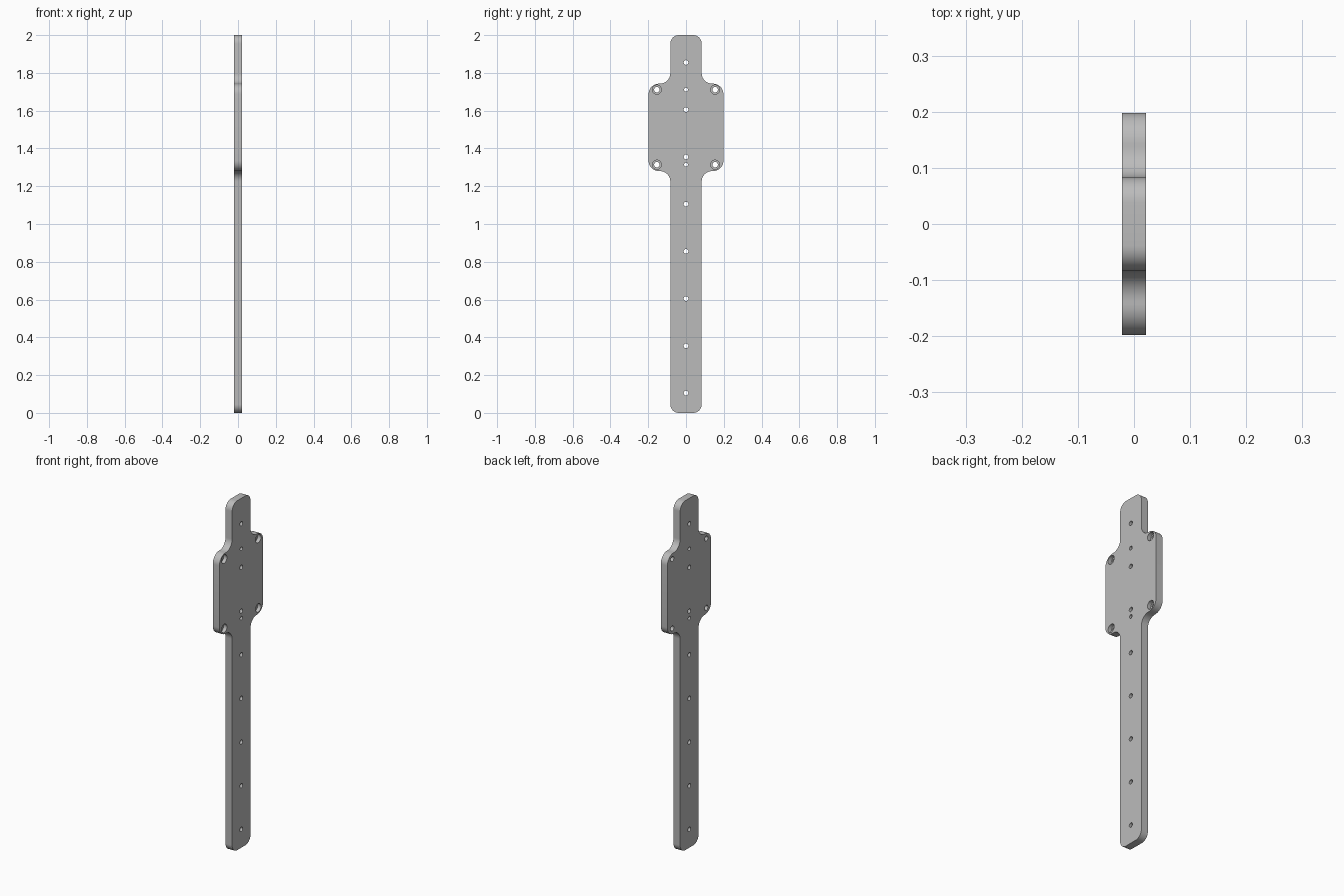
import bpy
import bmesh
from math import pi, cos, sin
from mathutils import Matrix, Vector

cube = bpy.data.objects.get("Cube")
if cube:
    bpy.data.objects.remove(cube, do_unlink=True)

HALF_T = 0.021          # half thickness
STRIP, PLATE = 0.083, 0.198   # half widths
Z_LOW, Z_HIGH = 1.28, 1.743   # plate bottom and top
ARC_STEPS = 10

grey = bpy.data.materials.new("light_grey")
grey.use_nodes = True
grey.diffuse_color = (0.5, 0.5, 0.5, 1)
grey.node_tree.nodes["Principled BSDF"].inputs["Base Color"].default_value = (0.5, 0.5, 0.5, 1)


def rounded(corners):
    """Round each (y, z, radius) corner of a right-angled outline."""
    points = []
    for i, (y, z, r) in enumerate(corners):
        here = Vector((y, z))
        before = (Vector(corners[i - 1][:2]) - here).normalized()
        after = (Vector(corners[(i + 1) % len(corners)][:2]) - here).normalized()
        centre = here + (before + after) * r
        for k in range(ARC_STEPS + 1):
            a = k / ARC_STEPS * pi / 2
            points.append(centre - after * r * cos(a) - before * r * sin(a))
    return points


def make_object(name, bm):
    mesh = bpy.data.meshes.new(name)
    bm.to_mesh(mesh)
    bm.free()
    obj = bpy.data.objects.new(name, mesh)
    bpy.context.collection.objects.link(obj)
    mesh.materials.append(grey)
    return obj


def add_drill(bm, y, z, radius, x0, x1, sides=24):
    place = Matrix.Translation(((x0 + x1) / 2, y, z)) @ Matrix.Rotation(pi / 2, 4, "Y")
    bmesh.ops.create_cone(bm, cap_ends=True, segments=sides, radius1=radius,
                          radius2=radius, depth=x1 - x0, matrix=place)


# Flat bracket: long strip with a wide mounting plate, mirrored outline
half = [(STRIP, 0, 0.045), (STRIP, Z_LOW, 0.055), (PLATE, Z_LOW, 0.055),
        (PLATE, Z_HIGH, 0.055), (STRIP, Z_HIGH, 0.055), (STRIP, 2, 0.045)]
outline = rounded(half + [(-y, z, r) for y, z, r in reversed(half)])
bm = bmesh.new()
face = bm.faces.new([bm.verts.new((-HALF_T, p.x, p.y)) for p in outline])
solid = bmesh.ops.extrude_face_region(bm, geom=[face])
bmesh.ops.translate(bm, vec=(2 * HALF_T, 0, 0),
                    verts=[v for v in solid["geom"] if isinstance(v, bmesh.types.BMVert)])
bmesh.ops.recalc_face_normals(bm, faces=bm.faces)
bracket = make_object("bracket_plate", bm)

# Through holes: evenly spaced row, two small extras, four corner holes
bm = bmesh.new()
for i in range(8):
    add_drill(bm, 0, 0.105 + 0.25 * i, 0.0125, -0.1, 0.1)
for z in (1.314, 1.711):
    add_drill(bm, 0, z, 0.0105, -0.1, 0.1)
    for y in (-0.154, 0.154):
        add_drill(bm, y, z, 0.0145, -0.1, 0.1)
holes = make_object("hole_cutter", bm)

# Wider recesses for the screw heads on the +x face
bm = bmesh.new()
for z in (1.314, 1.711):
    for y in (-0.154, 0.154):
        add_drill(bm, y, z, 0.024, 0, 0.1, 32)
recesses = make_object("recess_cutter", bm)

bpy.context.view_layer.objects.active = bracket
bracket.select_set(True)
for cutter in (holes, recesses):
    cut = bracket.modifiers.new(cutter.name, "BOOLEAN")
    cut.operation = "DIFFERENCE"
    cut.solver = "EXACT"
    cut.object = cutter
    bpy.ops.object.modifier_apply(modifier=cut.name)
    bpy.data.objects.remove(cutter, do_unlink=True)

bpy.ops.object.shade_smooth_by_angle(angle=pi / 6)
